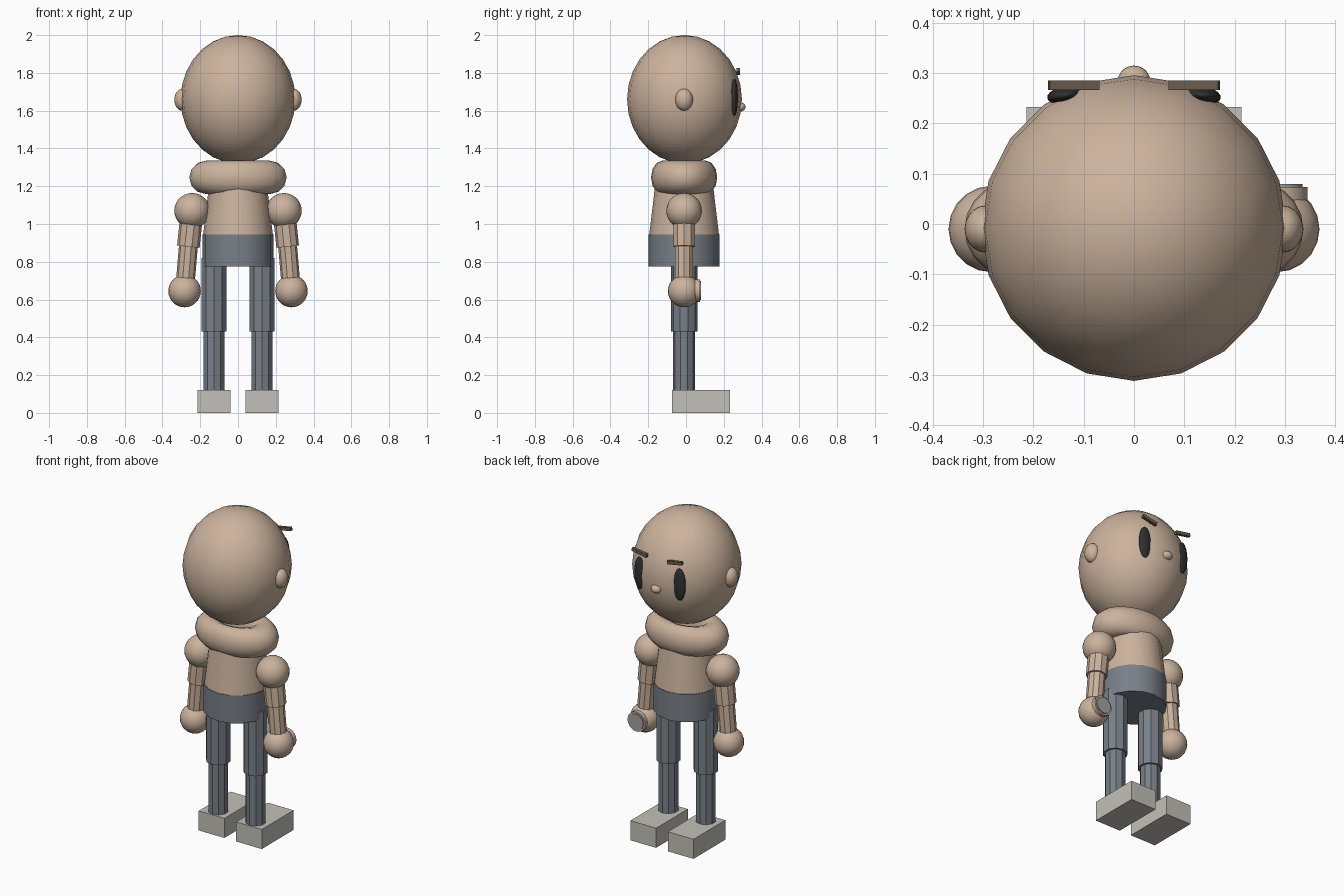
import bpy, math
from mathutils import Vector

cube = bpy.data.objects.get("Cube")
if cube:
    bpy.data.objects.remove(cube, do_unlink=True)

YC = -0.01  # body axis


def material(name, rgb):
    m = bpy.data.materials.new(name)
    m.use_nodes = True
    m.diffuse_color = (*rgb, 1)
    m.node_tree.nodes["Principled BSDF"].inputs["Base Color"].default_value = (*rgb, 1)
    return m


TAN = material("tan", (0.60, 0.45, 0.34))
SLATE = material("slate", (0.19, 0.215, 0.245))
STONE = material("light_grey", (0.54, 0.53, 0.48))
BROWN = material("dark_brown", (0.147, 0.107, 0.073))
BLACK = material("near_black", (0.03, 0.03, 0.03))
LENS = material("lens_grey", (0.36, 0.36, 0.35))


def finish(name, mat, smooth=None):
    o = bpy.context.object
    o.name = o.data.name = name
    o.data.materials.append(mat)
    if smooth is not None:
        bpy.ops.object.shade_smooth_by_angle(angle=math.radians(smooth))
    return o


def ball(name, mat, loc, radii, turn=0):
    bpy.ops.mesh.primitive_uv_sphere_add(segments=20, ring_count=14, radius=1,
                                         location=loc, rotation=(0, 0, turn))
    bpy.context.object.scale = radii
    return finish(name, mat, 40)


def box(name, mat, loc, size, tilt=0):
    bpy.ops.mesh.primitive_cube_add(size=1, location=loc, rotation=(0, tilt, 0))
    bpy.context.object.scale = size
    return finish(name, mat)


def tube(name, mat, a, b, ra, rb=None, sides=10, smooth=None):
    """Tapered cylinder from point a to point b."""
    a, b = Vector(a), Vector(b)
    bpy.ops.mesh.primitive_cone_add(vertices=sides, radius1=ra, radius2=ra if rb is None else rb,
                                    depth=(b - a).length, location=(a + b) / 2)
    bpy.context.object.rotation_euler = (b - a).to_track_quat('Z', 'Y').to_euler()
    return finish(name, mat, smooth)


# Head and nose
ball("head", TAN, (0, -0.008, 1.66), (0.304, 0.304, 0.34))
ball("nose", TAN, (0, 0.285, 1.62), (0.032, 0.03, 0.025))

# Thick oval collar
bpy.ops.mesh.primitive_torus_add(major_radius=0.17, minor_radius=0.088, major_segments=24,
                                 minor_segments=12, location=(0, YC, 1.247))
bpy.context.object.scale = (1, 0.68, 1)
finish("collar", TAN, 60)

# Torso and shorts
tube("torso", TAN, (0, YC, 0.94), (0, YC, 1.25), 0.185, 0.148, 16, 30)
tube("shorts", SLATE, (0, YC, 0.775), (0, YC, 0.945), 0.188, None, 16, 30)

# Paired parts
for side, s in (("left", 1), ("right", -1)):
    # Face
    ball(side + "_ear", TAN, (s * 0.295, YC, 1.658), (0.042, 0.047, 0.058))
    ball(side + "_eye", BLACK, (s * 0.136, 0.256, 1.67), (0.037, 0.018, 0.098), -s * 0.15)
    box(side + "_eyebrow", BROWN, (s * 0.12, 0.276, 1.808), (0.1, 0.018, 0.02), -s * 0.18)

    # Arm
    shoulder, elbow, hand = [(s * x, YC, z) for x, z in
                             ((0.243, 1.07), (0.263, 0.88), (0.283, 0.645))]
    ball(side + "_shoulder", TAN, shoulder, (0.094,) * 3)
    tube(side + "_upper_arm", TAN, shoulder, elbow, 0.06)
    tube(side + "_forearm", TAN, elbow, hand, 0.05)
    ball(side + "_hand", TAN, hand, (0.086,) * 3)

    # Leg
    x = s * 0.127
    tube(side + "_thigh", SLATE, (x, YC, 0.43), (x, YC, 0.82), 0.07)
    tube(side + "_shin", SLATE, (x, YC, 0.1), (x, YC, 0.45), 0.058)
    box(side + "_foot", STONE, (x, 0.079, 0.06), (0.174, 0.308, 0.12))

# Round lens set into one hand
tube("lens_mount", TAN, (0.285, 0.03, 0.647), (0.285, 0.074, 0.647), 0.06, None, 20, 30)
tube("lens", LENS, (0.285, 0.072, 0.647), (0.285, 0.08, 0.647), 0.05, None, 20, 30)
